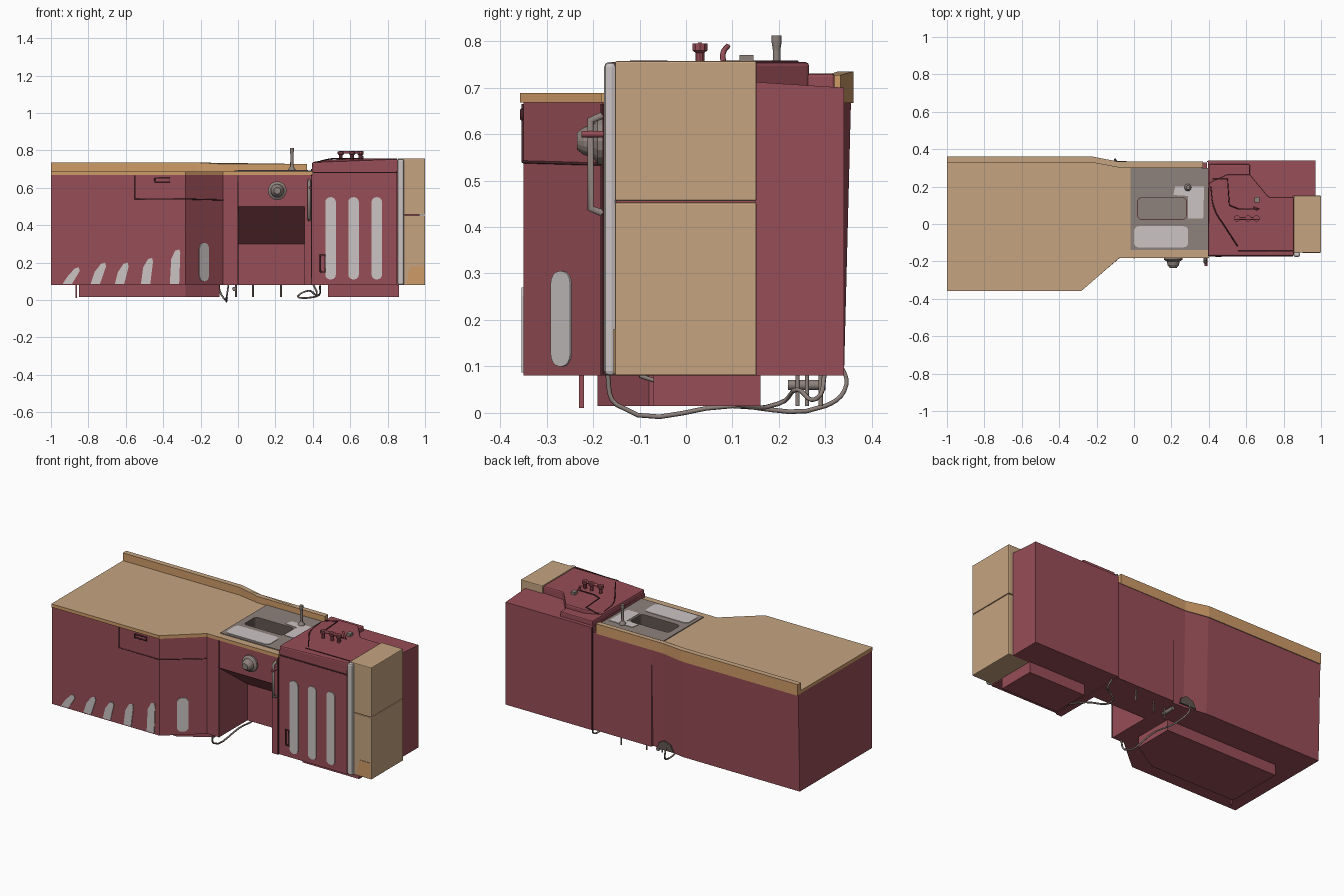
import bpy, bmesh, math
from mathutils import Matrix, Vector

if "Cube" in bpy.data.objects:
    bpy.data.objects.remove(bpy.data.objects["Cube"], do_unlink=True)


def colour(name, r, g, b):
    m = bpy.data.materials.new(name)
    m.use_nodes = True
    m.diffuse_color = (r, g, b, 1)
    m.node_tree.nodes["Principled BSDF"].inputs["Base Color"].default_value = (r, g, b, 1)
    return m


RED = colour("cabinet red", .31, .075, .095)
DARK = colour("seam dark red", .07, .02, .025)
TAN = colour("counter tan", .56, .37, .215)
ORANGE = colour("edge orange tan", .62, .33, .14)
STEEL = colour("steel", .27, .22, .2)
LIGHT = colour("light grey", .6, .56, .55)
SHADE = colour("dark steel", .12, .095, .085)

FRONT = Matrix.Rotation(math.pi / 2, 4, 'X')          # drawn in x, z; grows to -y
ALONG_X = Matrix(((0, 0, 1), (1, 0, 0), (0, 1, 0))).to_4x4()   # drawn in y, z
CORNER = (Matrix.Translation((-.28, -.35, 0))
          @ Matrix.Rotation(math.atan2(.17, .2), 4, 'Z') @ FRONT)


def prism(name, pts, lo, hi, mat, frame=Matrix(), edge=None, bevel=0, move=None):
    """Extrude an outline; edge is a second material for upright faces."""
    bm = bmesh.new()
    low = [bm.verts.new((a, b, lo)) for a, b in pts]
    top = [bm.verts.new((a, b, hi)) for a, b in pts]
    bm.faces.new(low)
    bm.faces.new(top)
    for i in range(len(pts)):
        j = (i + 1) % len(pts)
        bm.faces.new((low[i], low[j], top[j], top[i]))
    bm.transform(frame)
    if move:
        for v in bm.verts:
            v.co += Vector(move(v.co))
    bmesh.ops.recalc_face_normals(bm, faces=bm.faces)
    bm.normal_update()
    for f in bm.faces:
        f.material_index = int(edge is not None and abs(f.normal.z) < .5)
    me = bpy.data.meshes.new(name)
    bm.to_mesh(me)
    bm.free()
    ob = bpy.data.objects.new(name, me)
    bpy.context.collection.objects.link(ob)
    me.materials.append(mat)
    if edge:
        me.materials.append(edge)
    if bevel:
        m = ob.modifiers.new("soft edges", 'BEVEL')
        m.width, m.segments = bevel, 2
    return ob


def rect(a0, a1, b0, b1):
    return [(a0, b0), (a1, b0), (a1, b1), (a0, b1)]


def rounded(a0, a1, b0, b1, r, n=5):
    pts = []
    for k, (a, b) in enumerate([(a1 - r, b1 - r), (a0 + r, b1 - r), (a0 + r, b0 + r), (a1 - r, b0 + r)]):
        for i in range(n):
            t = (k + i / (n - 1)) * math.pi / 2
            pts.append((a + r * math.cos(t), b + r * math.sin(t)))
    return pts


def tube(name, pts, radius, mat, smooth=True):
    cu = bpy.data.curves.new(name, 'CURVE')
    cu.dimensions, cu.bevel_depth, cu.bevel_resolution = '3D', radius, 1
    cu.use_fill_caps, cu.resolution_u = True, 5
    s = cu.splines.new('BEZIER' if smooth else 'POLY')
    target = s.bezier_points if smooth else s.points
    target.add(len(pts) - 1)
    for p, co in zip(target, pts):
        if smooth:
            p.co, p.handle_left_type, p.handle_right_type = co, 'AUTO', 'AUTO'
        else:
            p.co = (*co, 1)
    ob = bpy.data.objects.new(name, cu)
    bpy.context.collection.objects.link(ob)
    cu.materials.append(mat)


def lathe(name, profile, mat, place, n=16):
    """Stack of rings (radius, height) around local z."""
    bm = bmesh.new()
    rings = [[bm.verts.new((r * math.cos(math.tau * i / n), r * math.sin(math.tau * i / n), h))
              for i in range(n)] for r, h in profile]
    for a, b in zip(rings, rings[1:]):
        for i in range(n):
            bm.faces.new((a[i], a[(i + 1) % n], b[(i + 1) % n], b[i]))
    bm.faces.new(rings[0])
    bm.faces.new(rings[-1])
    bmesh.ops.recalc_face_normals(bm, faces=bm.faces)
    bm.transform(place)
    me = bpy.data.meshes.new(name)
    bm.to_mesh(me)
    bm.free()
    me.materials.append(mat)
    bpy.context.collection.objects.link(bpy.data.objects.new(name, me))


# Cabinets: long corner cabinet, middle with knee space, right cabinet
lean = lambda c: (0, -.015 if c.y > .3 and c.z < .2 else 0, 0)
prism("long_cabinet", [(-1, -.35), (-.28, -.35), (-.08, -.18), (0, -.18), (0, .33), (-.08, .33),
                       (-.22, .355), (-1, .355)], .08, .67, RED, move=lean)
middle = prism("knee_space_cabinet", [(-.18, .67), (-.18, .5), (.09, .3), (.09, .08), (.33, .08), (.33, .67)],
               0, .39, RED, ALONG_X)
prism("knee_space_post", rect(.355, .39, -.18, .09), .08, .5, RED)
prism("right_cabinet", [(.395, -.17), (.85, -.17), (.85, .15), (.97, .15), (.97, .34), (.395, .34)],
      .08, .7, RED, move=lambda c: (0, 0, .012 if c.z > .5 and c.y < .2 else 0))
prism("right_console", [(.395, -.17), (.855, -.17), (.855, .145), (.72, .145), (.62, .265), (.5, .265), (.4, .22)],
      .69, .755, RED, bevel=.008, move=lambda c: (0, 0, -.018 if c.z > .72 and c.x < .45 else 0))
prism("console_step", rect(.4, .62, .2, .32), .69, .73, RED, bevel=.006)

# Plinths and foot
prism("long_plinth", [(-.85, -.19), (-.28, -.19), (-.1, -.08), (-.1, .16), (-.85, .16)], .015, .08, RED)
prism("right_plinth", rect(.48, .86, -.07, .16), .015, .08, RED)
prism("small_foot", rect(-.87, -.86, -.23, -.22), .01, .08, RED)

# Worktop with raised back rail
counter = prism("worktop", [(-1, -.357), (-.28, -.357), (-.08, -.183), (.4, -.183), (.4, .3), (-.08, .31),
                            (-.22, .335), (-1, .335)], .668, .688, TAN, edge=ORANGE)
prism("back_rail", [(-1, .36), (-.22, .36), (-.08, .333), (.37, .333), (.37, .302), (-.08, .302),
                    (-.22, .328), (-1, .328)], .667, .735, TAN, edge=ORANGE,
      move=lambda c: (0, 0, -.008 if c.z > .7 and c.x > -.15 else 0))

# Sink panel with basin cut through worktop
panel = prism("sink_panel", rect(-.02, .395, -.14, .3), .684, .693, STEEL)
cutter = prism("basin_cutter", rounded(.02, .28, .025, .14, .02), .6, .8, SHADE)
cutter.hide_render = True
for ob in (middle, counter, panel):
    m = ob.modifiers.new("basin hole", 'BOOLEAN')
    m.object, m.operation, m.solver = cutter, 'DIFFERENCE', 'EXACT'
    bpy.context.view_layer.objects.active = ob
    bpy.ops.object.modifier_apply(modifier=m.name)
bpy.data.objects.remove(cutter, do_unlink=True)
basin = prism("sink_basin", rounded(.0215, .2785, .0265, .1385, .02), .605, .692, STEEL, edge=SHADE)
bm = bmesh.new()
bm.from_mesh(basin.data)
bmesh.ops.delete(bm, geom=[f for f in bm.faces if f.normal.z > .5], context='FACES_ONLY')
bmesh.ops.reverse_faces(bm, faces=bm.faces)
bm.to_mesh(basin.data)
bm.free()
prism("front_drain_tray", rounded(0, .29, -.125, -.012, .025), .691, .696, LIGHT)
prism("side_drain_tray", [(.29, .03), (.37, .03), (.375, .2), (.22, .2), (.21, .155), (.29, .15)],
      .691, .696, LIGHT)
lathe("tap", [(.02, .69), (.018, .7), (.009, .715), (.008, .78), (.011, .8), (.011, .812)], STEEL,
      Matrix.Translation((.288, .195, 0)))

# Pale stripes on the fronts
for i, (x, top) in enumerate([(-.89, .175), (-.745, .2), (-.62, .2), (-.485, .225), (-.335, .27)]):
    s = .022 * (1 - i / 5)
    prism("long_cabinet_stripe", [(x - .025 - s, .087), (x + .025 - s, .087), (x + .022 + s, top - .02),
                                  (x + .017 + s, top), (x - .005 + s, top - .006), (x - .022, top - .05)],
          .35, .354, LIGHT, FRONT)
prism("corner_stripe", rounded(.095, .16, .1, .305, .028), 0, .004, LIGHT, CORNER)
for x in (.495, .618, .742):
    prism("right_cabinet_stripe", rounded(x - .028, x + .028, .11, .55, .026), .17, .175, LIGHT, FRONT)

# End column with pale trim
prism("column_lower", rect(.855, 1, -.153, .152), .08, .453, TAN, bevel=.004)
prism("column_upper", rect(.855, 1, -.153, .152), .456, .757, TAN, bevel=.004)
prism("column_trim", rect(.853, .887, -.176, -.15), .08, .755, LIGHT, bevel=.01)
prism("column_corner_patch", [(.9, .085), (.995, .085), (.995, .18), (.92, .18)], .153, .156, ORANGE, FRONT)

# Drawer outline, handle and panel seams
tube("drawer_seam", [(-.55, -.351, .665), (-.55, -.351, .54), (-.28, -.351, .54), (-.08, -.181, .535)],
     .003, DARK, False)
tube("drawer_handle", [(-.445, -.353, .652), (-.365, -.353, .652), (-.365, -.353, .632),
                       (-.445, -.353, .632), (-.445, -.353, .652)], .004, DARK, False)
for x, y in ((0, -.181), (.393, -.175)):
    tube("front_seam", [(x, y, .08), (x, y, .665)], .003, DARK, False)
tube("back_seam", [(.393, .335, .08), (.393, .335, .7)], .003, DARK, False)
tube("console_seam", [(.4, -.172, .682), (.85, -.172, .682)], .003, DARK, False)
tube("console_groove", [(.41, .2, .738), (.43, .08, .74), (.49, -.02, .754), (.555, -.12, .756)], .003, DARK)
tube("console_tray_line", [(.42, .24, .738), (.5, .24, .756), (.51, .1, .756), (.56, .08, .756), (.67, .08, .756)],
     .003, DARK, False)
tube("console_front_line", [(.555, -.145, .756), (.85, -.145, .756)], .002, DARK, False)

# Front dial, instrument holder and small switch
lathe("front_dial", [(.05, .18), (.05, .19), (.035, .2), (.03, .22), (.018, .235)], STEEL,
      Matrix.Translation((.21, 0, .585)) @ FRONT)
tube("holder_tube", [(.38, -.18, .64), (.38, -.205, .63), (.38, -.205, .44), (.38, -.18, .43)], .009, STEEL, False)
tube("holder_arm", [(.385, -.17, .6), (.385, -.225, .6)], .008, RED, False)
tube("switch_frame", [(.44, -.172, .15), (.465, -.172, .15), (.465, -.172, .24), (.44, -.172, .24),
                      (.44, -.172, .15)], .005, DARK, False)

# Controls on the console
for x in (.55, .61, .655):
    lathe("console_knob", [(.01, .75), (.01, .775), (.017, .78), (.017, .795)], RED,
          Matrix.Translation((x, .03, 0)), 10)
tube("console_bar", [(.54, .03, .79), (.67, .03, .79)], .008, RED, False)
tube("console_lever", [(.66, .08, .755), (.655, .08, .775), (.64, .09, .79)], .006, RED)
prism("console_block", rect(.645, .67, .115, .145), .75, .77, STEEL)

# Pipes beneath and arched pipe opening at the back
prism("pipe_opening", [(-.04, .085), (-.05, .12), (-.085, .14), (-.13, .125), (-.15, .085)], -.336, -.328, SHADE, FRONT)
tube("drain_pipe", [(-.1, .33, .11), (-.1, .345, .06), (-.08, .3, .015), (-.06, .1, .015), (-.06, -.15, .018),
                    (-.05, -.17, .09)], .005, STEEL)
tube("supply_pipe", [(.4, .3, .09), (.42, .28, .03), (.38, .24, .05), (.32, .2, .02), (.42, .1, .02),
                     (.44, -.1, .08)], .005, STEEL)
tube("valve", [(-.02, .22, .06), (-.02, .3, .06)], .012, STEEL, False)
for x, y in ((.08, .26), (.23, .29), (-.01, .24)):
    tube("down_pipe", [(x, y, .09), (x, y, .015)], .005, STEEL, False)
